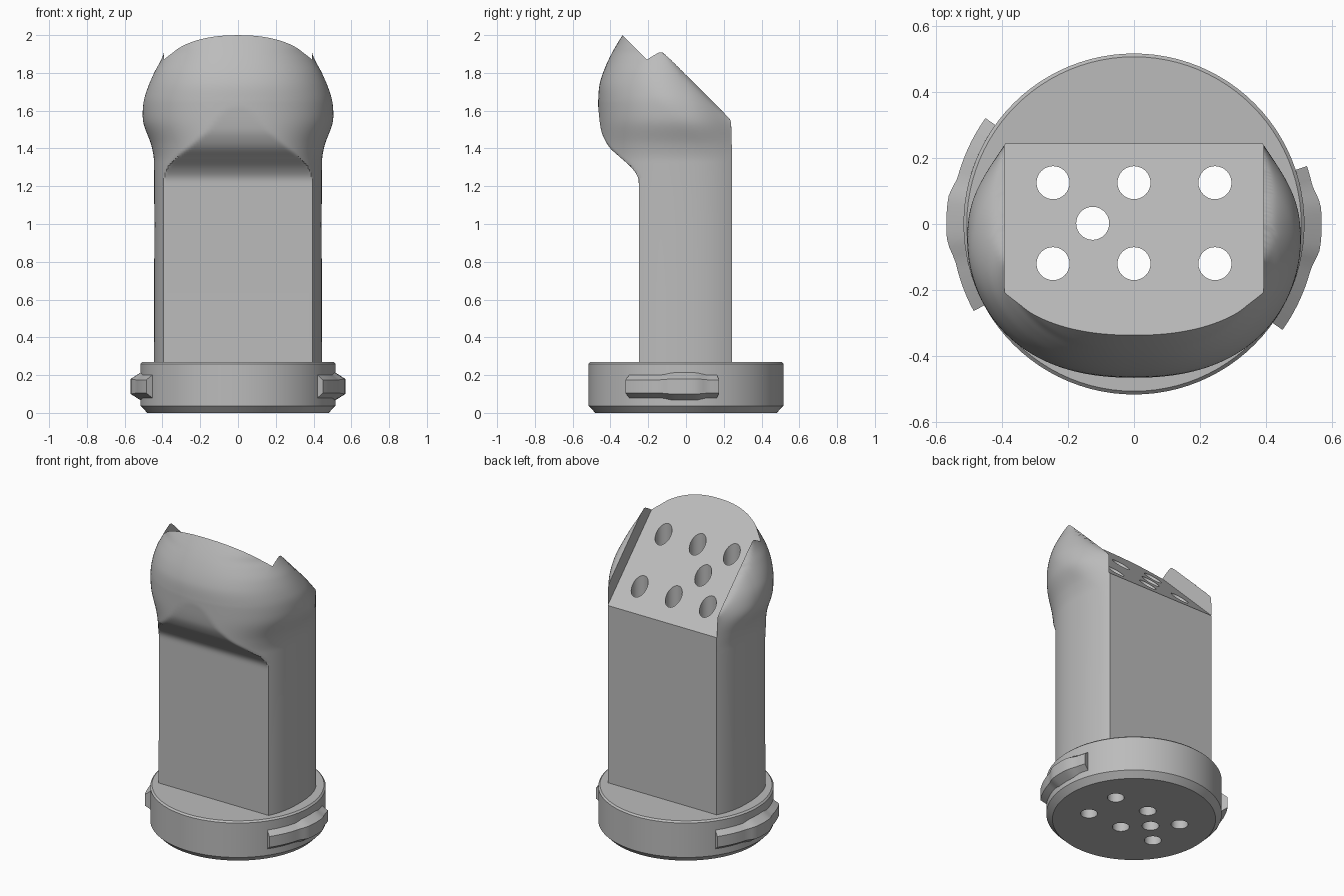
import bpy, bmesh
from math import sin, cos, pi, asin, radians, sqrt
from mathutils import Vector

if "Cube" in bpy.data.objects:
    bpy.data.objects.remove(bpy.data.objects["Cube"], do_unlink=True)

grey = bpy.data.materials.new("plain_grey")
grey.use_nodes = True
grey.diffuse_color = (0.5, 0.5, 0.5, 1)
grey.node_tree.nodes["Principled BSDF"].inputs["Base Color"].default_value = (0.5, 0.5, 0.5, 1)


def finish(bm, name):
    bmesh.ops.recalc_face_normals(bm, faces=bm.faces)
    mesh = bpy.data.meshes.new(name)
    bm.to_mesh(mesh)
    bm.free()
    mesh.materials.append(grey)
    ob = bpy.data.objects.new(name, mesh)
    bpy.context.collection.objects.link(ob)
    return ob


def loft(bm, rings):
    """Skin closed rings of points and cap both ends."""
    rows = [[bm.verts.new(p) for p in ring] for ring in rings]
    n = len(rows[0])
    for low, high in zip(rows, rows[1:]):
        for i in range(n):
            j = (i + 1) % n
            bm.faces.new((low[i], low[j], high[j], high[i]))
    bm.faces.new(rows[0][::-1])
    bm.faces.new(rows[-1])


def activate(ob):
    bpy.ops.object.select_all(action='DESELECT')
    ob.select_set(True)
    bpy.context.view_layer.objects.active = ob


def cut(ob, cutter):
    activate(ob)
    mod = ob.modifiers.new("cut", 'BOOLEAN')
    mod.operation = 'DIFFERENCE'
    mod.solver = 'EXACT'
    mod.object = cutter
    bpy.ops.object.modifier_apply(modifier=mod.name)


def curve(points, z):
    """Smooth value through (z, value) points."""
    if z <= points[0][0]:
        return points[0][1]
    for k in range(len(points) - 1):
        (z0, v0), (z1, v1) = points[k], points[k + 1]
        if z <= z1:
            def slope(i):
                p, q = points[max(i - 1, 0)], points[min(i + 1, len(points) - 1)]
                return (q[1] - p[1]) / (q[0] - p[0])
            h = z1 - z0
            t = (z - z0) / h
            return (v0 * (1 + 2 * t) * (1 - t) ** 2 + slope(k) * h * t * (1 - t) ** 2
                    + v1 * t * t * (3 - 2 * t) + slope(k + 1) * h * t * t * (t - 1))
    return points[-1][1]


# Spout: half width and front reach by height
WIDTH = [(0.2, .445), (1.33, .445), (1.42, .46), (1.53, .5), (1.6, .508), (1.68, .503),
         (1.8, .47), (1.87, .434), (1.905, .414), (1.94, .405), (2.0, .37), (2.06, .31)]
FRONT = [(0.2, .25), (1.2, .25), (1.25, .256), (1.3, .29), (1.35, .345), (1.4, .4),
         (1.45, .432), (1.5, .45), (1.6, .463), (1.65, .465), (1.75, .455), (1.87, .41),
         (2.0, .336), (2.06, .29)]
N, BACK, HALF, EAR, FACE = 2.3, 0.243, 0.39, 1.79, 1.663


def section(z):
    a, c = curve(WIDTH, z), curve(FRONT, z)
    b = c if z > 1.65 else 0.465
    wide = max(a, 0.4)
    back = BACK / (1 - (HALF / wide) ** N) ** (1 / N)
    start = asin(min(1, (BACK / back) ** (N / 2)))
    side = []
    for i in range(24):
        t = start * (1 - i / 24)
        side.append((a * cos(t) ** (2 / N), back * sin(t) ** (2 / N)))
    for i in range(40):
        t = pi / 2 * i / 40
        side.append((a * cos(t) ** (2 / N), -min(c, b * sin(t) ** (2 / N))))
    full = side + [(0, -c)] + [(-x, y) for x, y in reversed(side)]
    return [(x, y, z) for x, y in full]


bm = bmesh.new()
levels = [0.2, 0.6, 1.0, 1.2] + [1.21 + 0.01 * i for i in range(85)]
loft(bm, [section(z) for z in levels])
res = bmesh.ops.bisect_plane(bm, geom=bm.verts[:] + bm.edges[:] + bm.faces[:],
                             plane_co=(0, 0, EAR), plane_no=(0, 1, 1), clear_outer=True)
rim = [e for e in res["geom_cut"] if isinstance(e, bmesh.types.BMEdge)]
bmesh.ops.holes_fill(bm, edges=rim)
# Round the shoulders of the two ears
for v in bm.verts:
    depth = EAR - v.co.y - v.co.z
    if abs(v.co.x) > HALF and depth < 0.3:
        r = sqrt(max(0, 1 - (1 - depth / 0.3) ** 2))
        x = HALF + (abs(v.co.x) - HALF) * r
        v.co.x = x if v.co.x > 0 else -x
spout = finish(bm, "spout_body")

# Slanted face between the ears
bm = bmesh.new()
wedge = [(1, FACE - 1), (1, 3), (-1, 3), (-1, FACE + 1)]
loft(bm, [[(x, y, z) for y, z in wedge] for x in (-HALF - 0.002, HALF + 0.002)])
face_cutter = finish(bm, "face_cutter")
cut(spout, face_cutter)

# Round base with chamfered rims
bm = bmesh.new()
loft(bm, [[(r * cos(2 * pi * i / 96), r * sin(2 * pi * i / 96), z) for i in range(96)]
          for r, z in ((.48, 0), (.516, .037), (.516, .26), (.506, .27))])
base = finish(bm, "base_disc")

# Pin holes through spout and base
bm = bmesh.new()
holes = [(x, y) for x in (-.245, 0, .245) for y in (-.12, .125)] + [(-.125, .002)]
for x, y in holes:
    loft(bm, [[(x + .05 * cos(2 * pi * i / 32), y + .05 * sin(2 * pi * i / 32), z)
               for i in range(32)] for z in (-0.5, 2.5)])
pin_cutter = finish(bm, "pin_cutter")
for ob in (spout, base):
    cut(ob, pin_cutter)
for ob in (face_cutter, pin_cutter):
    bpy.data.objects.remove(ob, do_unlink=True)


# Locking tabs: chamfered bars with a raised middle
def tab(name, first, last, middle):
    bm = bmesh.new()
    rings = []
    stops = [first + (last - first) * i / 24 for i in range(25)]
    for deg in stops:
        bump = min(1, max(0, (13 - abs(deg - middle)) / 6))
        r, g = 0.552 + 0.016 * bump, 0.055 + 0.012 * bump
        d = Vector((cos(radians(deg)), sin(radians(deg)), 0))
        rings.append([d * q + Vector((0, 0, 0.14 + h)) for q, h in
                      ((.5, -g - .006), (.516, -g - .006), (r, -.035 - .005 * bump),
                       (r, .035 + .005 * bump), (.516, g + .006), (.5, g + .006))])
    loft(bm, rings)
    return finish(bm, name)


tabs = [tab("left_tab", -35.5, 18.5, -1), tab("right_tab", 144.5, 208.5, 178.5)]

for ob in [spout, base] + tabs:
    activate(ob)
    bpy.ops.object.shade_smooth_by_angle(angle=radians(28))
